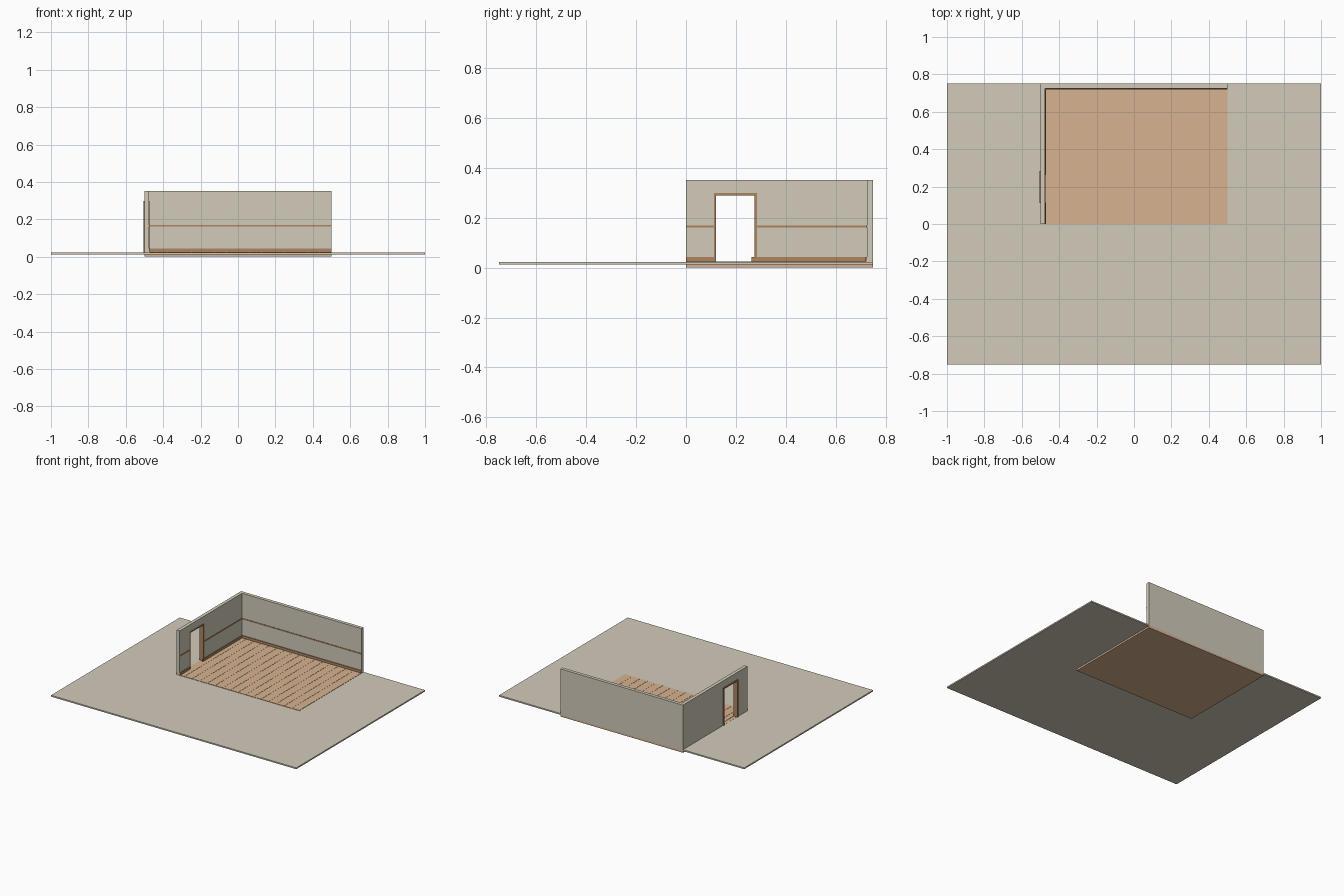
import bpy

cube = bpy.data.objects.get("Cube")
if cube:
    bpy.data.objects.remove(cube, do_unlink=True)


def material(name, rgb):
    m = bpy.data.materials.new(name)
    m.use_nodes = True
    m.diffuse_color = (*rgb, 1)
    m.node_tree.nodes["Principled BSDF"].inputs["Base Color"].default_value = (*rgb, 1)
    return m


STONE = material("warm_grey", (0.65, 0.595, 0.495))
WOOD = material("light_wood", (0.68, 0.45, 0.28))
TRIM = material("brown_trim", (0.42, 0.235, 0.115))


def extrude_x(name, profile, x0, x1, mat):
    """Closed outline in y and z, carried from x0 to x1."""
    n = len(profile)
    verts = [(x, y, z) for x in (x0, x1) for y, z in profile]
    faces = [tuple(reversed(range(n))), tuple(range(n, 2 * n))]
    faces += [(i, (i + 1) % n, n + (i + 1) % n, n + i) for i in range(n)]
    mesh = bpy.data.meshes.new(name)
    mesh.from_pydata(verts, [], faces)
    mesh.materials.append(mat)
    obj = bpy.data.objects.new(name, mesh)
    bpy.context.collection.objects.link(obj)
    return obj


def box(name, x, y, z, mat):
    outline = [(y[0], z[0]), (y[1], z[0]), (y[1], z[1]), (y[0], z[1])]
    return extrude_x(name, outline, x[0], x[1], mat)


UNDER, GROUND = 0.0125, 0.0225
FLOOR = 0.025
TOP = 0.351
INNER_X, INNER_Y = -0.475, 0.725
DOOR = (0.115, 0.281)
HEAD = 0.296
REVEAL = 0.006

# Ground slab and the room floor set into it
box("ground_slab", (-1, 1), (-0.75, 0.75), (UNDER, GROUND), STONE)
box("floor_base", (-0.5, 0.5), (0, 0.75), (0, GROUND + 0.0007), WOOD)

# Floorboards with narrow joints
count, gap = 16, 0.0007
width = 1 / count
for i in range(count):
    left = max(-0.5 + i * width + gap, INNER_X)
    right = -0.5 + (i + 1) * width - gap
    box(f"floorboard_{i + 1}", (left, right), (0, INNER_Y), (GROUND, FLOOR), WOOD)

# Walls, the side one notched for the doorway
box("back_wall", (-0.5, 0.5), (INNER_Y, 0.75), (UNDER, TOP), STONE)
a, b = DOOR
side = [(0, GROUND), (a, GROUND), (a, HEAD), (b, HEAD), (b, GROUND),
        (INNER_Y, GROUND), (INNER_Y, TOP), (0, TOP)]
extrude_x("side_wall", side, -0.5, INNER_X, STONE)

# Door frame lining the opening and standing proud of the wall
o, r = 0.003, REVEAL
frame = [(a - o, GROUND), (a + r, GROUND), (a + r, HEAD - r), (b - r, HEAD - r),
         (b - r, GROUND), (b + o, GROUND), (b + o, HEAD + o), (a - o, HEAD + o)]
extrude_x("door_frame", frame, -0.506, -0.473, TRIM)

# Baseboards and chair rails along the inner wall faces
for name, z, depth, far_start in (("baseboard", (FLOOR, 0.043), 0.005, 0.262),
                                  ("chair_rail", (0.1605, 0.169), 0.003, b)):
    box(name + "_back", (INNER_X, 0.5), (INNER_Y - depth, INNER_Y), z, TRIM)
    box(name + "_side_near", (INNER_X, INNER_X + depth), (0, a), z, TRIM)
    box(name + "_side_far", (INNER_X, INNER_X + depth), (far_start, INNER_Y), z, TRIM)
